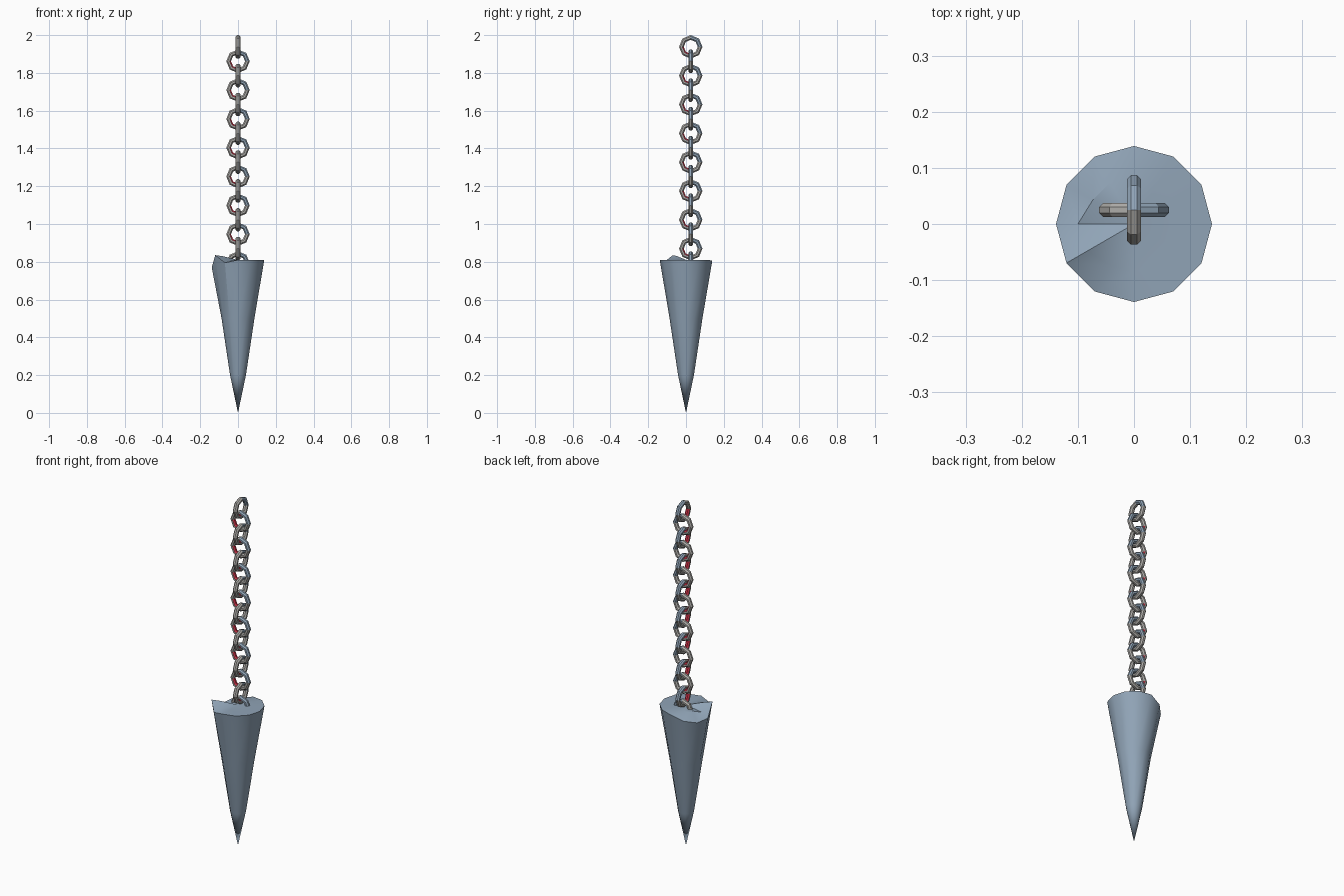
import bpy, bmesh, math
from mathutils import Vector

if "Cube" in bpy.data.objects:
    bpy.data.objects.remove(bpy.data.objects["Cube"])


def material(name, rgb):
    m = bpy.data.materials.new(name)
    m.diffuse_color = (*rgb, 1)
    m.use_nodes = True
    m.node_tree.nodes["Principled BSDF"].inputs["Base Color"].default_value = m.diffuse_color
    return m


steel = material("blue grey steel", (0.28, 0.37, 0.47))
grey = material("neutral grey", (0.43, 0.42, 0.40))
red = material("bright red", (0.58, 0.03, 0.06))


def finish(bm, name, mats, angle):
    bmesh.ops.recalc_face_normals(bm, faces=bm.faces)
    me = bpy.data.meshes.new(name)
    bm.to_mesh(me)
    bm.free()
    ob = bpy.data.objects.new(name, me)
    bpy.context.collection.objects.link(ob)
    for m in mats:
        me.materials.append(m)
    bpy.ops.object.select_all(action='DESELECT')
    bpy.context.view_layer.objects.active = ob
    ob.select_set(True)
    if angle:
        bpy.ops.object.shade_smooth_by_angle(angle=math.radians(angle))
    return ob


# Twelve-sided spike with a chipped, broken top
N = 12
bm = bmesh.new()
tip = bm.verts.new((0, 0, 0))
rim_z = [0.81, 0.81, 0.81, 0.805, 0.78, 0.765, 0.77, 0.835, 0.795, 0.81, 0.81, 0.81]
cap_z = {6: 0.795, 7: 0.83}
cap_r = {6: 0.10, 7: 0.096}


def ring(radius, height):
    out = []
    for i in range(N):
        a = math.tau * i / N
        r = radius(i)
        out.append(bm.verts.new((r * math.cos(a), r * math.sin(a), height(i))))
    return out


rings = [ring(lambda i, r=r: r, lambda i, z=z: z)
         for r, z in ((0.042, 0.2), (0.087, 0.5))]
rings.append(ring(lambda i: 0.139, lambda i: rim_z[i]))
rings.append(ring(lambda i: cap_r.get(i, 0.085), lambda i: cap_z.get(i, 0.81)))
centre = bm.verts.new((0, 0, 0.81))
for i in range(N):
    j = (i + 1) % N
    bm.faces.new((tip, rings[0][j], rings[0][i]))
    for lo, hi in zip(rings, rings[1:]):
        bm.faces.new((lo[i], lo[j], hi[j], hi[i]))
    bm.faces.new((rings[-1][i], rings[-1][j], centre))
finish(bm, "spike", [steel], 32)


# Octagonal chain links, alternating between the two upright planes
def link(name, z, along_x):
    bm = bmesh.new()
    major, minor, seg, sides = 0.0495, 0.0135, 8, 8
    grid = []
    for i in range(seg):
        a = math.tau * i / seg
        row = []
        for k in range(sides):
            b = math.tau * (k + 0.5) / sides
            r = major + minor * math.sin(b)
            u, w, h = r * math.cos(a), minor * math.cos(b), r * math.sin(a)
            p = (u, 0.025 + w, z + h) if along_x else (-w, 0.025 + u, z + h)
            row.append(bm.verts.new(p))
        grid.append(row)
    for i in range(seg):
        j = (i + 1) % seg
        for k in range(sides):
            m = (k + 1) % sides
            f = bm.faces.new((grid[i][k], grid[j][k], grid[j][m], grid[i][m]))
            # Red on the inside of the lower left, steel upper right, grey elsewhere
            inner = k in (4, 5, 6)
            if i in (4, 5) and inner:
                f.material_index = 2
            elif i in (0, 1):
                f.material_index = 0
            else:
                f.material_index = 1
    finish(bm, name, [steel, grey, red], 0)


for n in range(16):
    link(f"chain_link_{n + 1}", 1.938 - n * 0.0763, n % 2 == 1)
